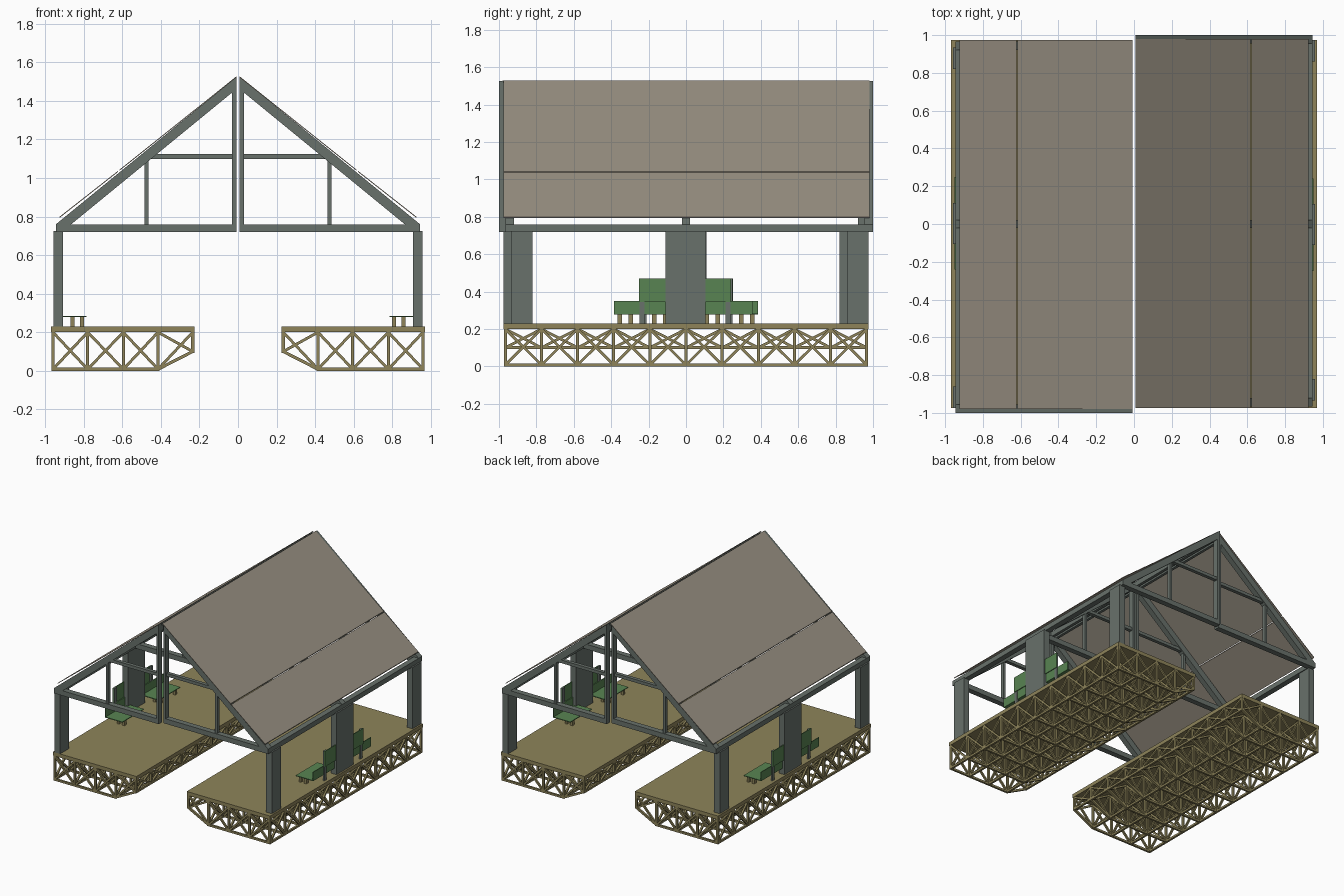
import bpy, bmesh, math
from mathutils import Vector, Matrix

if "Cube" in bpy.data.objects:
    bpy.data.objects.remove(bpy.data.objects["Cube"])


def material(name, rgb):
    m = bpy.data.materials.new(name)
    lin = [((c / 255 + 0.055) / 1.055) ** 2.4 for c in rgb]
    m.diffuse_color = (*lin, 1)
    m.use_nodes = True
    m.node_tree.nodes["Principled BSDF"].inputs["Base Color"].default_value = m.diffuse_color
    return m


OLIVE = material("olive wood", (142, 132, 90))
STEEL = material("grey green steel", (104, 113, 107))
SHEET = material("taupe roof sheet", (151, 143, 129))
GREEN = material("bench green", (88, 132, 82))


def box(bm, x0, x1, y0, y1, z0, z1):
    mat = Matrix.Translation(((x0 + x1) / 2, (y0 + y1) / 2, (z0 + z1) / 2))
    mat = mat @ Matrix.Diagonal((x1 - x0, y1 - y0, z1 - z0, 1))
    bmesh.ops.create_cube(bm, size=1, matrix=mat)


def bar(bm, p, q, w):
    """Square bar from p to q."""
    p, q = Vector(p), Vector(q)
    d = q - p
    up = Vector((0, 0, 1)) if abs(d.normalized().z) < 0.99 else Vector((0, 1, 0))
    side = d.cross(up).normalized()
    top = side.cross(d).normalized()
    rot = Matrix((side, d.normalized(), top)).transposed().to_4x4()
    mat = Matrix.Translation((p + q) / 2) @ rot @ Matrix.Diagonal((w, d.length, w, 1))
    bmesh.ops.create_cube(bm, size=1, matrix=mat)


def prism(bm, pts, y0, y1):
    """Profile in x and z, extruded along y."""
    f = bm.faces.new([bm.verts.new((x, y0, z)) for x, z in pts])
    r = bmesh.ops.extrude_face_region(bm, geom=[f])
    vs = [g for g in r["geom"] if isinstance(g, bmesh.types.BMVert)]
    bmesh.ops.translate(bm, verts=vs, vec=(0, y1 - y0, 0))


def finish(bm, name, mat):
    """Right-hand part plus its copy turned half a turn about z."""
    bmesh.ops.recalc_face_normals(bm, faces=bm.faces)
    me = bpy.data.meshes.new(name)
    bm.to_mesh(me)
    bm.free()
    me.materials.append(mat)
    for side, ang in (("right", 0), ("left", math.pi)):
        ob = bpy.data.objects.new(side + "_" + name, me)
        ob.rotation_euler.z = ang
        bpy.context.collection.objects.link(ob)


# platform deck
bm = bmesh.new()
box(bm, 0.225, 0.97, -0.975, 0.975, 0.2, 0.23)
finish(bm, "platform_deck", OLIVE)

# lattice under the deck
bm = bmesh.new()
T = 0.016
LO, HI = T / 2, 0.2
XS = [0.96, 0.78, 0.595, 0.415]
XI, ZI = 0.235, 0.1
YS = [-0.966 + i * 0.1932 for i in range(11)]
for y in YS:  # frames across the platform
    for x in XS:
        bar(bm, (x, y, 0), (x, y, HI), T)
    for a, b in zip(XS, XS[1:]):
        bar(bm, (a, y, LO), (b, y, LO), T)
        bar(bm, (a, y, LO), (b, y, HI), T * 0.9)
        bar(bm, (a, y, HI), (b, y, LO), T * 0.9)
    bar(bm, (XI, y, ZI), (XI, y, HI), T)
    bar(bm, (XS[3], y, LO), (XI, y, ZI), T)
    bar(bm, (XS[3], y, LO), (XI, y, HI), T * 0.9)
    bar(bm, (XS[3], y, HI), (XI, y, ZI), T * 0.9)
for x in XS + [XI]:  # frames along the platform
    z = ZI if x == XI else LO
    bar(bm, (x, -0.974, z), (x, 0.974, z), T)
    for a, b in zip(YS, YS[1:]):
        bar(bm, (x, a, z), (x, b, HI), T * 0.9)
        bar(bm, (x, a, HI), (x, b, z), T * 0.9)
finish(bm, "platform_lattice", OLIVE)

# wide posts
bm = bmesh.new()
for y0, y1 in ((-0.935, -0.82), (-0.11, 0.105), (0.86, 0.975)):
    box(bm, 0.907, 0.957, y0, y1, 0.23, 0.725)
finish(bm, "roof_posts", STEEL)

# three half trusses
bm = bmesh.new()
for y0, y1 in ((-0.965, -0.92), (-0.022, 0.022), (0.955, 1.0)):
    box(bm, 0.008, 0.945, y0, y1, 0.72, 0.76)
    box(bm, 0.008, 0.03, y0, y1, 0.72, 1.5)
    prism(bm, [(0.945, 0.735), (0.945, 0.76), (0.008, 1.525),
               (0.008, 1.462), (0.89, 0.74)], y0, y1)
    box(bm, 0.02, 0.485, y0 + 0.008, y1 - 0.008, 1.1, 1.125)
    box(bm, 0.465, 0.485, y0 + 0.008, y1 - 0.008, 0.755, 1.11)
finish(bm, "roof_trusses", STEEL)

# beams along the eave and the ridge
bm = bmesh.new()
box(bm, 0.9, 0.945, -0.965, 1.0, 0.72, 0.76)
box(bm, 0.008, 0.03, -0.965, 1.0, 1.46, 1.5)
finish(bm, "roof_beams", STEEL)

# two roof sheets per slope
bm = bmesh.new()
for (xa, za), (xb, zb) in (((0.925, 0.8), (0.622, 1.038)), ((0.616, 1.043), (0.008, 1.528))):
    prism(bm, [(xa, za), (xb, zb), (xb, zb - 0.006), (xa, za - 0.006)], -0.975, 0.98)
finish(bm, "roof_sheets", SHEET)

# bench seats, lower rests and back
SEATS = ((-0.385, -0.11), (0.08, 0.355))
bm = bmesh.new()
for y0, y1 in SEATS:
    box(bm, 0.785, 0.94, y0, y1, 0.278, 0.284)
    box(bm, 0.934, 0.94, y0, y1, 0.28, 0.35)
box(bm, 0.945, 0.951, -0.25, 0.24, 0.345, 0.47)
finish(bm, "bench", GREEN)

# bench back supports
bm = bmesh.new()
for y in (-0.235, 0.225):
    box(bm, 0.934, 0.946, y - 0.014, y + 0.014, 0.23, 0.47)
finish(bm, "bench_back_supports", STEEL)

# bench legs
bm = bmesh.new()
for y0, y1 in SEATS:
    for y in (y0 + 0.03, y1 - 0.06):
        for x in (0.81, 0.858):
            box(bm, x - 0.01, x + 0.01, y - 0.012, y + 0.012, 0.23, 0.28)
finish(bm, "bench_legs", OLIVE)
